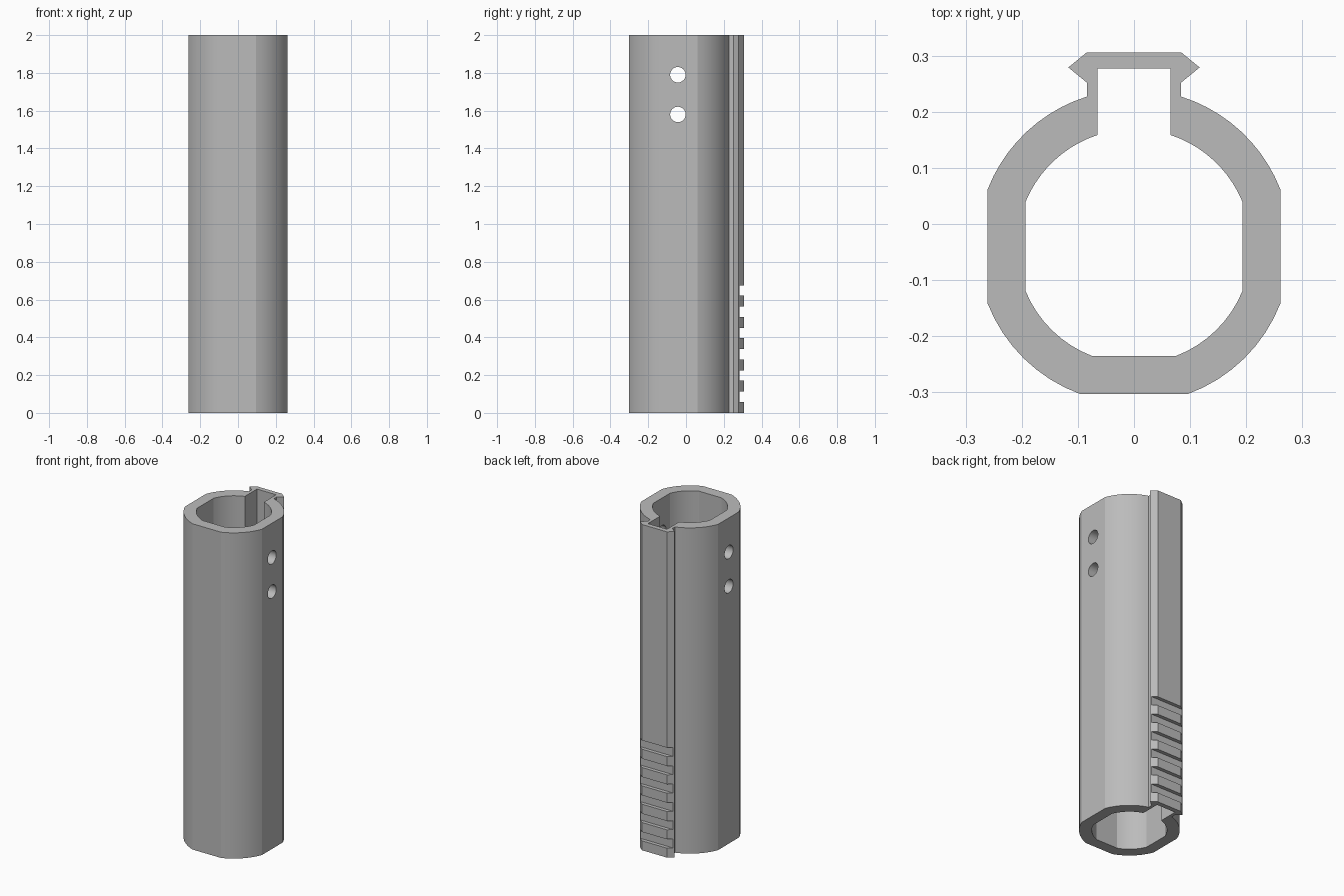
import bpy, bmesh, math
from mathutils import Matrix, Vector

cube = bpy.data.objects.get("Cube")
if cube:
    bpy.data.objects.remove(cube, do_unlink=True)

HEIGHT = 2.0
AXIS_Y = -0.04       # centre of the round tube profile

grey = bpy.data.materials.new("plain grey")
grey.use_nodes = True
colour = (0.5, 0.5, 0.5, 1)
grey.diffuse_color = colour
grey.node_tree.nodes["Principled BSDF"].inputs["Base Color"].default_value = colour


def make_object(name, bm):
    bmesh.ops.recalc_face_normals(bm, faces=bm.faces)
    mesh = bpy.data.meshes.new(name)
    bm.to_mesh(mesh)
    bm.free()
    mesh.materials.append(grey)
    obj = bpy.data.objects.new(name, mesh)
    bpy.context.collection.objects.link(obj)
    return obj


def prism(name, profile, z0, z1):
    bm = bmesh.new()
    face = bm.faces.new([bm.verts.new((x, y, z0)) for x, y in profile])
    top = bmesh.ops.extrude_face_region(bm, geom=[face])["geom"]
    verts = [v for v in top if isinstance(v, bmesh.types.BMVert)]
    bmesh.ops.translate(bm, verts=verts, vec=Vector((0, 0, z1 - z0)))
    return make_object(name, bm)


def arc(radius, start, end, steps):
    angles = [start + (end - start) * i / steps for i in range(steps + 1)]
    return [(radius * math.cos(a), AXIS_Y + radius * math.sin(a)) for a in angles]


def flat_sided_profile(radius, side_x, bottom_y, neck_x, crown):
    """Circle with flattened sides and bottom, topped by a mirrored crown."""
    low = math.asin((bottom_y - AXIS_Y) / radius)
    side = math.acos(side_x / radius)
    neck = math.acos(neck_x / radius)
    half = arc(radius, low, -side, 8) + arc(radius, side, neck, 10) + crown
    return half + [(-x, y) for x, y in reversed(half)]


def cut(target, cutter):
    mod = target.modifiers.new("cut", "BOOLEAN")
    mod.operation = "DIFFERENCE"
    mod.solver = "EXACT"
    mod.object = cutter
    bpy.context.view_layer.objects.active = target
    bpy.ops.object.modifier_apply(modifier=mod.name)
    bpy.data.objects.remove(cutter, do_unlink=True)


# Outer tube with dovetail rail along the back
rail = [(0.084, 0.252), (0.117, 0.279), (0.084, 0.306)]
tube = prism("railed_tube", flat_sided_profile(0.28, 0.261, -0.303, 0.084, rail), 0, HEIGHT)

# Bore with a channel running up inside the rail
channel = [(0.065, 0.277)]
cut(tube, prism("bore_cutter", flat_sided_profile(0.209, 0.193, -0.235, 0.065, channel),
                -0.1, HEIGHT + 0.1))

# Grip notches across the lower part of the rail
notch = [(-0.2, 0.284), (0.2, 0.284), (0.2, 0.4), (-0.2, 0.4)]
for i in range(6):
    z = 0.1125 * i
    cut(tube, prism("notch_cutter", notch, z + 0.058, z + 0.1125))

# Two cross holes through both side walls
for z in (1.79, 1.58):
    bm = bmesh.new()
    bmesh.ops.create_cone(bm, cap_ends=True, segments=32, radius1=0.041, radius2=0.041, depth=1,
                          matrix=Matrix.Translation((0, -0.043, z)) @ Matrix.Rotation(math.pi / 2, 4, "Y"))
    cut(tube, make_object("hole_cutter", bm))

# Smooth the arcs, keep the flats crisp
bpy.ops.object.select_all(action="DESELECT")
tube.select_set(True)
bpy.context.view_layer.objects.active = tube
bpy.ops.object.shade_smooth_by_angle(angle=math.radians(14))
